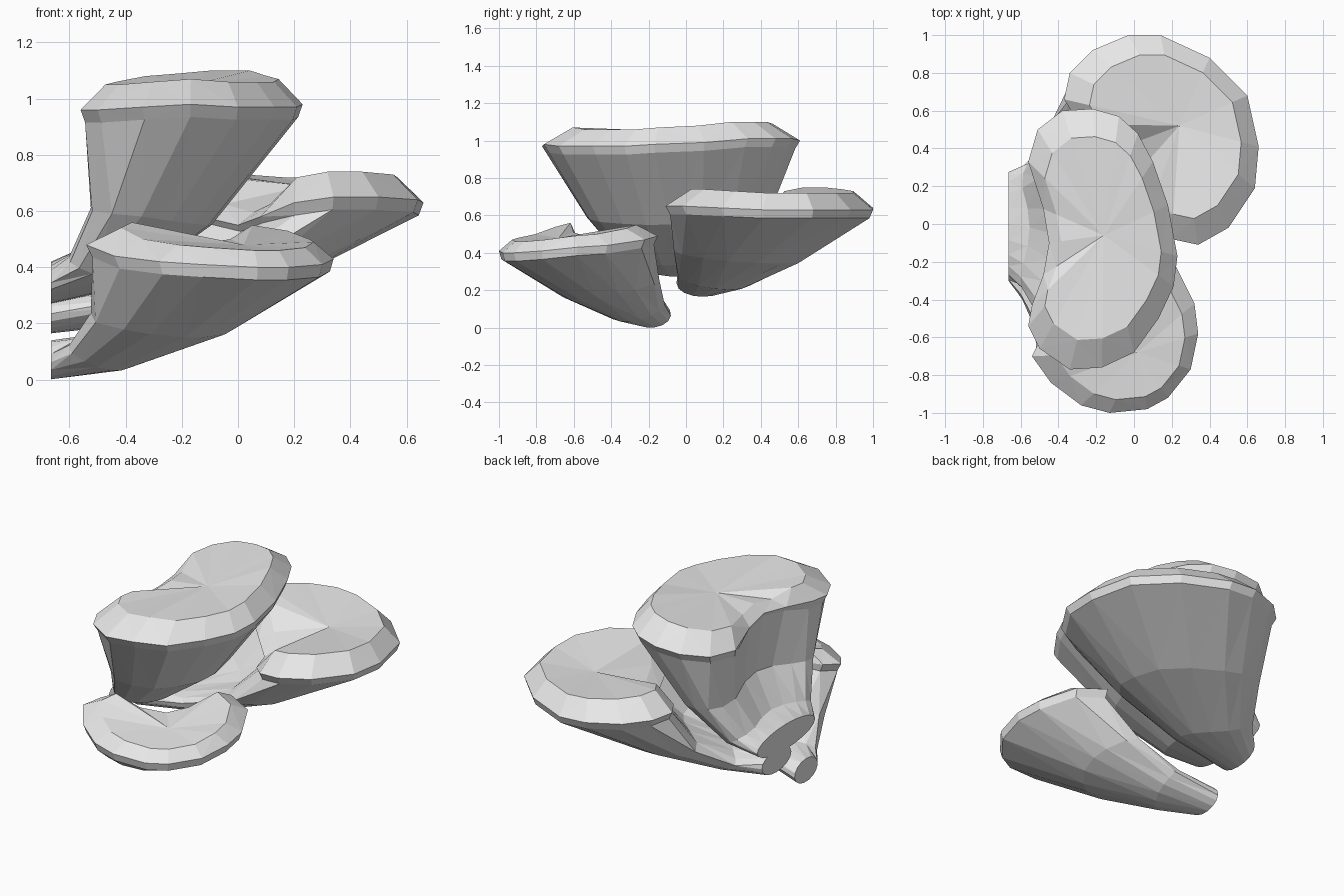
import bpy, bmesh, math
from mathutils import Vector

cube = bpy.data.objects.get("Cube")
if cube:
    bpy.data.objects.remove(cube, do_unlink=True)

grey = bpy.data.materials.new("pale_grey")
grey.use_nodes = True
grey.diffuse_color = (0.8, 0.8, 0.8, 1)
grey.node_tree.nodes["Principled BSDF"].inputs["Base Color"].default_value = (0.8, 0.8, 0.8, 1)

WALL_X = -0.665  # flat plane where every stem is cut


def skin(bm, lower, upper):
    """Bridge two rings of equal length with quads."""
    n = len(lower)
    for i in range(n):
        j = (i + 1) % n
        bm.faces.new((lower[i], lower[j], upper[j], upper[i]))


def bracket(name, rim, heart, root, root_size, crown):
    """Kidney-shaped cap lofted from a cut stem; the rim starts at its notch."""
    n = len(rim)
    rim = [Vector(p) for p in rim]
    heart = Vector(heart)

    def scaled(factor, lift):
        ring = []
        for i, p in enumerate(rim):
            q = heart.lerp(p, factor)
            notch = 0.5 if i in (0, 1, n - 1) else 1
            ring.append(Vector((q.x, q.y, p.z + lift * notch)))
        return ring

    # Stem: the notch meets the top of the cut, the cap front its underside
    angles = [math.tau * i / n for i in range(n)]
    cut = [Vector((WALL_X, root[0] - root_size[0] * math.sin(a),
                   root[1] + root_size[1] * math.cos(a))) for a in angles]
    lip = scaled(0.96, -0.045)
    stem = []
    for s, tuck in ((0.3, 0.1), (0.65, 0.25)):
        ring = []
        for c, p, a in zip(cut, lip, angles):
            # It leaves the wall first, then widens, and rises last
            q = Vector((c.x + (p.x - c.x) * s,
                        c.y + (p.y - c.y) * s ** 1.4,
                        c.z + (p.z - c.z) * s ** 2))
            # The side below the notch is drawn in under the lobes
            q.x += (heart.x - q.x) * tuck * max(0, math.cos(a))
            ring.append(q)
        stem.append(ring)

    # Cap: lower lip, sharp rim, rounded crown
    shoulder = scaled(0.78, crown)
    inner = [heart.lerp(p, 0.5) for p in shoulder]
    rings = [cut, *stem, lip, rim, shoulder, inner]

    bm = bmesh.new()
    loops = [[bm.verts.new(p) for p in ring] for ring in rings]
    for lower, upper in zip(loops, loops[1:]):
        skin(bm, lower, upper)
    bm.faces.new(loops[0])
    middle = bm.verts.new(heart)
    for i in range(n):
        bm.faces.new((loops[-1][i], loops[-1][(i + 1) % n], middle))
    bmesh.ops.recalc_face_normals(bm, faces=bm.faces)
    bmesh.ops.triangulate(bm, faces=bm.faces)
    mesh = bpy.data.meshes.new(name)
    bm.to_mesh(mesh)
    bm.free()
    mesh.materials.append(grey)
    obj = bpy.data.objects.new(name, mesh)
    bpy.context.collection.objects.link(obj)
    return obj


# Low bracket at the front
bracket("front_bracket",
        [(-.13, -.5, .46), (-.3, -.58, .48), (-.49, -.6, .5), (-.54, -.7, .48),
         (-.44, -.84, .44), (-.28, -.96, .42), (-.13, -1, .41), (.07, -.98, .4),
         (.18, -.92, .4), (.3, -.77, .41), (.34, -.58, .43), (.32, -.42, .44),
         (.22, -.22, .47), (.06, -.15, .49), (-.04, -.36, .47)],
        heart=(.02, -.68, .48), root=(-.19, .07), root_size=(.11, .07), crown=.06)

# Tall bracket in the middle
bracket("top_bracket",
        [(-.45, -.1, .99), (-.48, -.27, .97), (-.54, -.43, .96), (-.56, -.54, .96),
         (-.5, -.66, .96), (-.34, -.77, .97), (-.17, -.76, .98), (0, -.68, .97),
         (.13, -.5, .97), (.21, -.33, .97), (.23, -.17, .98), (.18, .1, .99),
         (.1, .33, 1.01), (.02, .48, 1.01), (-.08, .57, 1.01), (-.22, .61, 1),
         (-.38, .6, .99), (-.51, .5, .97), (-.56, .33, .96), (-.48, .08, .98)],
        heart=(-.16, -.06, 1.05), root=(0, .345), root_size=(.275, .075), crown=.09)

# Wide bracket at the back
bracket("back_bracket",
        [(0, .25, .55), (.08, .06, .58), (.2, -.08, .63), (.34, -.11, .65),
         (.5, -.02, .65), (.64, .19, .64), (.66, .41, .63), (.6, .68, .63),
         (.4, .88, .63), (.14, 1, .63), (-.03, 1, .64), (-.22, .92, .65),
         (-.34, .8, .66), (-.37, .66, .66), (-.29, .53, .64), (-.13, .38, .58)],
        heart=(.24, .52, .69), root=(.09, .235), root_size=(.14, .07), crown=.09)
